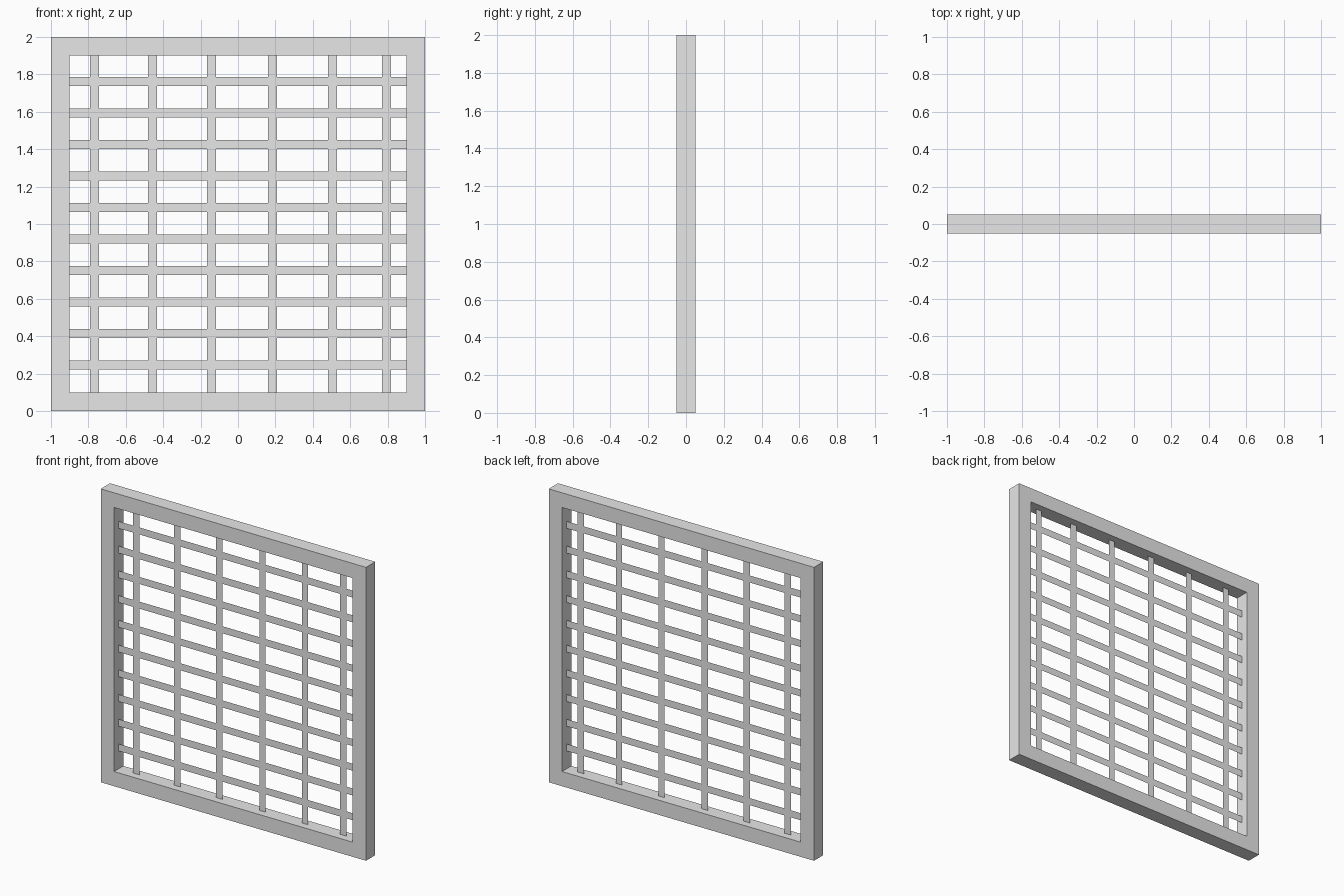
import bpy
import bmesh

cube = bpy.data.objects.get("Cube")
if cube:
    bpy.data.objects.remove(cube, do_unlink=True)

OUTER, INNER, DEPTH = 1.0, 0.9, 0.1
BAR = 0.024  # half width of a lattice bar
UPRIGHTS = [-0.766, -0.457, -0.142, 0.185, 0.505, 0.795]
RAILS = [0.245 + i * 0.1686 for i in range(10)]

grey = bpy.data.materials.new("plain grey")
grey.use_nodes = True
colour = (0.8, 0.8, 0.8, 1)
grey.diffuse_color = colour
grey.node_tree.nodes["Principled BSDF"].inputs["Base Color"].default_value = colour


def finish(name, bm):
    mesh = bpy.data.meshes.new(name)
    bm.to_mesh(mesh)
    bm.free()
    mesh.materials.append(grey)
    obj = bpy.data.objects.new(name, mesh)
    bpy.context.collection.objects.link(obj)
    return obj


def square(bm, half):
    corners = [(-1, -1), (1, -1), (1, 1), (-1, 1)]
    return [bm.verts.new((x * half, -DEPTH / 2, 1 + z * half)) for x, z in corners]


# Frame: a square ring extruded backwards
bm = bmesh.new()
outer, inner = square(bm, OUTER), square(bm, INNER)
for i in range(4):
    j = (i + 1) % 4
    bm.faces.new((outer[i], outer[j], inner[j], inner[i]))
ring = bmesh.ops.extrude_face_region(bm, geom=bm.faces[:], use_keep_orig=True)
moved = [g for g in ring["geom"] if isinstance(g, bmesh.types.BMVert)]
bmesh.ops.translate(bm, verts=moved, vec=(0, DEPTH, 0))
bmesh.ops.recalc_face_normals(bm, faces=bm.faces[:])
finish("frame", bm)


# Lattice: one flat sheet in mid-frame, keeping only the cells on a bar
def cuts(centres, low, high):
    return [low] + [c + s * BAR for c in centres for s in (-1, 1)] + [high]


bm = bmesh.new()
xs = cuts(UPRIGHTS, -INNER, INNER)
zs = cuts(RAILS, 1 - INNER, 1 + INNER)
grid = [[bm.verts.new((x, 0, z)) for z in zs] for x in xs]
for i in range(len(xs) - 1):
    for k in range(len(zs) - 1):
        if i % 2 or k % 2:  # odd intervals lie within a bar
            bm.faces.new((grid[i][k], grid[i + 1][k], grid[i + 1][k + 1], grid[i][k + 1]))
bmesh.ops.delete(bm, geom=[v for v in bm.verts if not v.link_faces], context="VERTS")
finish("lattice", bm)
